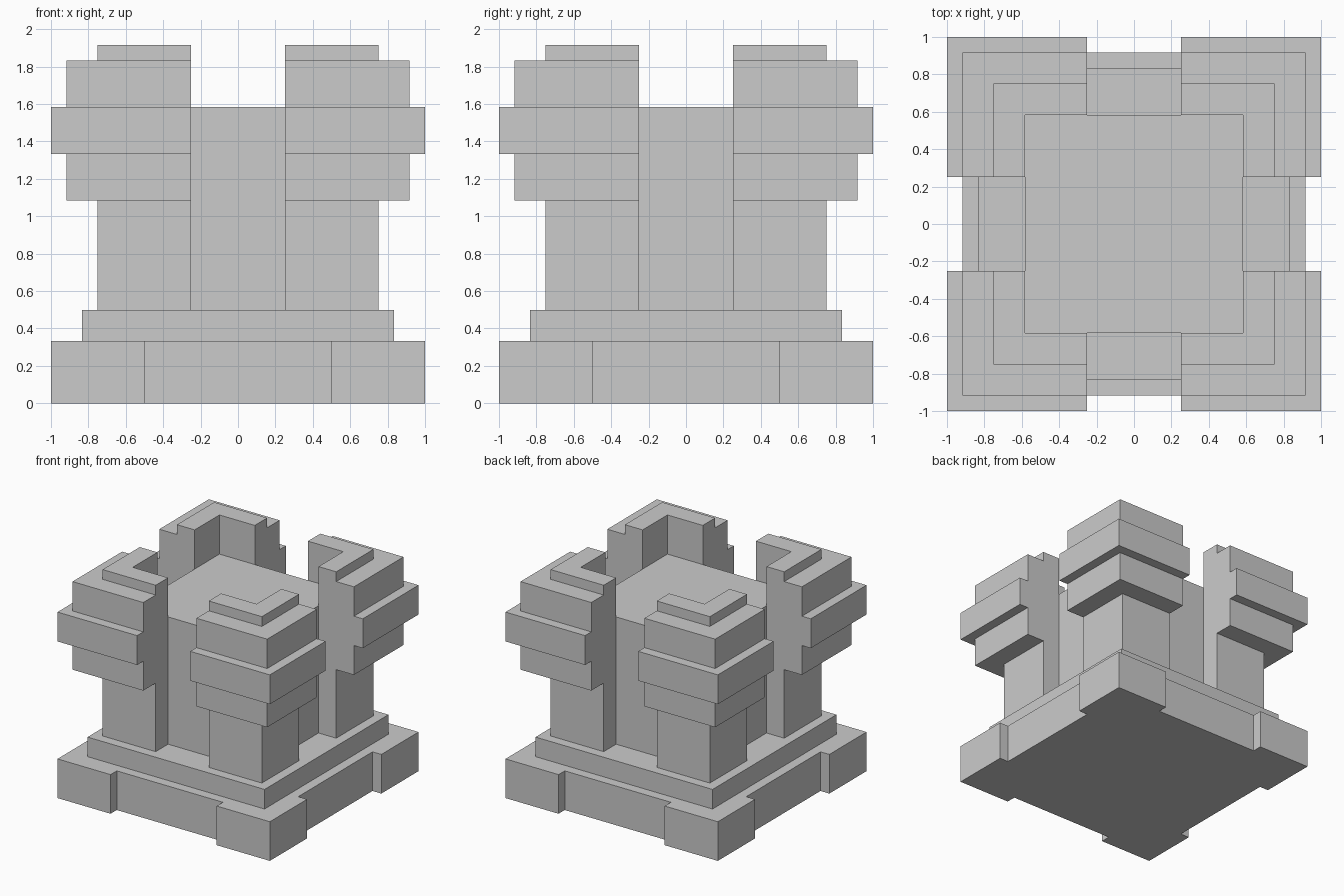
import bpy, bmesh

if "Cube" in bpy.data.objects:
    bpy.data.objects.remove(bpy.data.objects["Cube"])

U = 1 / 12  # the model sits on a twelfth-of-a-unit grid


def finish(name, bm):
    bmesh.ops.recalc_face_normals(bm, faces=bm.faces)
    mesh = bpy.data.meshes.new(name)
    bm.to_mesh(mesh)
    bm.free()
    obj = bpy.data.objects.new(name, mesh)
    bpy.context.collection.objects.link(obj)
    return obj


def prism(name, outline, z0, z1):
    bm = bmesh.new()
    face = bm.faces.new([bm.verts.new((x * U, y * U, z0 * U)) for x, y in outline])
    top = bmesh.ops.extrude_face_region(bm, geom=[face])["geom"]
    verts = [v for v in top if isinstance(v, bmesh.types.BMVert)]
    bmesh.ops.translate(bm, verts=verts, vec=(0, 0, (z1 - z0) * U))
    # the source face is kept as the bottom cap
    if not face.is_valid or len([f for f in bm.faces]) < len(outline) + 2:
        bm.verts.ensure_lookup_table()
        bm.faces.new([v for v in bm.verts if v not in verts])
    return finish(name, bm)


def square(r):
    return [(r, r), (-r, r), (-r, -r), (r, -r)]


# Plinth with projecting square corners
outline = []
corner = [(11, 6), (12, 6), (12, 12), (6, 12), (6, 11)]
for _ in range(4):
    outline += corner
    corner = [(-y, x) for x, y in corner]
prism("plinth", outline, 0, 4)

# Step and central keep
prism("plinth_step", square(10), 4, 6)
prism("keep_core", square(7), 6, 19)

# Corner turret: stepped wall profile (offset, height) swept round an L path
profile = [(7, 6), (9, 6), (9, 13), (11, 13), (11, 16), (12, 16), (12, 19),
           (11, 19), (11, 22), (9, 22), (9, 23), (7, 23)]
bm = bmesh.new()
stations = [[bm.verts.new((x * U, y * U, z * U)) for x, y, z in ring] for ring in (
    [(3, r, z) for r, z in profile],
    [(r, r, z) for r, z in profile],
    [(r, 3, z) for r, z in profile])]
for a, b in zip(stations, stations[1:]):
    for i in range(len(profile)):
        j = (i + 1) % len(profile)
        bm.faces.new((a[i], a[j], b[j], b[i]))
bm.faces.new(stations[0])
bm.faces.new(stations[-1])
turret = finish("corner_turrets", bm)

# Repeat the turret at all four corners
mirror = turret.modifiers.new("Mirror", 'MIRROR')
mirror.use_axis = (True, True, False)
mirror.use_mirror_merge = False
